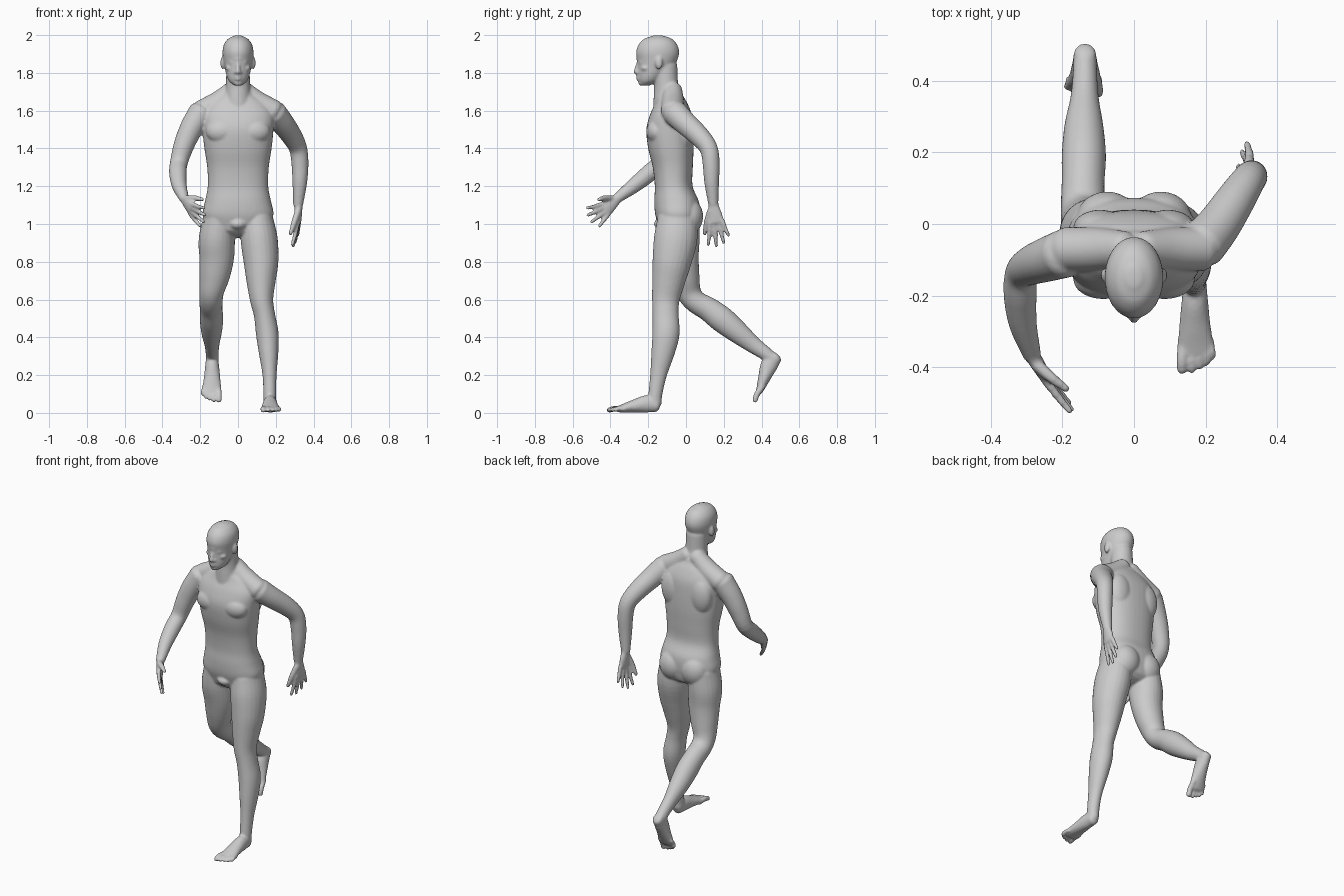
import bpy, bmesh
from math import sin, cos, pi, copysign
from mathutils import Vector, Matrix

bm = bmesh.new()
X, Y, Z = Vector((1, 0, 0)), Vector((0, 1, 0)), Vector((0, 0, 1))


def spline(rows, steps=4):
    """Catmull-Rom resampling of (x, y, z, ra, rb) rows."""
    v = [Vector(r) for r in rows]
    v = [v[0] * 2 - v[1]] + v + [v[-1] * 2 - v[-2]]
    out = []
    for i in range(1, len(v) - 2):
        a, b, c, d = v[i - 1:i + 3]
        for k in range(steps):
            t = k / steps
            out.append(0.5 * (2 * b + (c - a) * t + (2 * a - 5 * b + 4 * c - d) * t * t
                              + (3 * b - a - 3 * c + d) * t ** 3))
    return out + [v[-2]]


def loft(rows, side=X, power=2.0, dome=0.6, flat=False, n=24):
    """Closed tube with elliptical sections and domed ends; flat keeps rings horizontal."""
    rows = [tuple(r) if len(r) == 5 else tuple(r) + (r[3],) for r in rows]
    pts = spline(rows)
    pos = [Vector(p[:3]) for p in pts]
    rings = []
    for i, p in enumerate(pts):
        t = Z if flat else (pos[min(i + 1, len(pos) - 1)] - pos[max(i - 1, 0)]).normalized()
        a = (side - t * side.dot(t)).normalized()
        rings.append((pos[i], a, t.cross(a), p[3], p[4], t))

    def cap(ring, sign):
        o, a, b, ra, rb, t = ring
        r = min(ra, rb) * dome
        return [(o + t * sign * r * sin(q), a, b, ra * cos(q), rb * cos(q), t)
                for q in (0.4, 0.8, 1.2, 1.45)]
    rings = cap(rings[0], -1)[::-1] + rings + cap(rings[-1], 1)
    e = 2 / power
    loops = []
    for o, a, b, ra, rb, t in rings:
        loop = []
        for k in range(n):
            c, s = cos(2 * pi * k / n), sin(2 * pi * k / n)
            loop.append(bm.verts.new(o + a * ra * copysign(abs(c) ** e, c)
                                     + b * rb * copysign(abs(s) ** e, s)))
        loops.append(loop)
    for l, m in zip(loops, loops[1:]):
        for k in range(n):
            bm.faces.new((l[k], l[(k + 1) % n], m[(k + 1) % n], m[k]))
    bm.faces.new(loops[0][::-1])
    bm.faces.new(loops[-1])


def ball(centre, radii):
    m = Matrix.Translation(centre) @ Matrix.Diagonal((*radii, 1))
    bmesh.ops.create_uvsphere(bm, u_segments=24, v_segments=14, radius=1, matrix=m)


def foot(heel, fwd, up, s):
    """Foot laid out from the back of the heel; s mirrors the big toe side."""
    def at(x, f, u):
        return tuple(Vector(heel) + X * x * s + fwd * f + up * u)
    loft([at(0, .03, .04) + (.031, .036), at(0, .08, .048) + (.036, .046),
          at(0, .15, .036) + (.043, .034), at(.002, .21, .024) + (.05, .022),
          at(.003, .235, .02) + (.049, .017)])
    for x, f, r in ((-.036, .28, .016), (-.009, .282, .012), (.013, .273, .011),
                    (.033, .262, .011), (.048, .245, .011)):
        loft([at(x * .9, .2, .02) + (r,), at(x, (f + .2) / 2 + .01, .023) + (r,),
              at(x, f, .015) + (r * .95,)], dome=1, n=12)


def hand(wrist, knuckles, spread, tips, thumb, thumb_r=.013):
    """Palm, four fingers from index to little, and thumb."""
    w, k, d = Vector(wrist), Vector(knuckles), Vector(spread).normalized()
    m = w.lerp(k, .5)
    loft([(*w, .027, .022), (*m, .037, .019), (*k, .043, .015)], side=d)
    out = (k - w).normalized()
    for i, tip in enumerate(tips):
        base = k + d * (.033 - .022 * i) - out * .005
        tip = Vector(tip)
        mid = base.lerp(tip, .5) + out * .006
        loft([(*base, .0125), (*mid, .0115), (*tip, .0095)], side=d, dome=1, n=12)
    t = Vector(thumb)
    b = w.lerp(k, .3) + d * .02
    loft([(*b, .018), (*(b.lerp(t, .5) + d * .006), .0155), (*t, .011)],
         side=out, dome=1, n=12)


# Torso
loft([(0, -.04, .99, .165, .105), (0, -.045, 1.05, .188, .118), (0, -.05, 1.12, .175, .118),
      (0, -.065, 1.2, .16, .1), (0, -.07, 1.3, .163, .106), (0, -.08, 1.4, .178, .12),
      (0, -.086, 1.5, .188, .124), (0, -.08, 1.58, .19, .11), (0, -.078, 1.64, .15, .085),
      (0, -.085, 1.68, .09, .068)], power=2.3, flat=True, n=40)
ball((0, -.09, 1.0), (.06, .08, .04))
for s in (-1, 1):
    ball((s * .085, -.155, 1.49), (.085, .055, .065))      # chest
    ball((s * .075, .015, 1.04), (.086, .076, .095))       # buttock
    ball((s * .095, -.01, 1.5), (.075, .05, .11))          # shoulder blade
    loft([(s * .025, -.07, 1.71, .05), (s * .1, -.07, 1.645, .06),
          (s * .19, -.07, 1.595, .062)], side=Y)           # shoulder slope

# Neck and head
loft([(0, -.088, 1.62, .085, .085), (0, -.098, 1.68, .07, .073), (0, -.105, 1.74, .064, .064),
      (0, -.112, 1.84, .062, .066)], flat=True)
loft([(0, -.213, 1.737, .026, .028), (0, -.198, 1.757, .048, .053), (0, -.182, 1.79, .062, .073),
      (0, -.162, 1.83, .071, .094), (0, -.152, 1.87, .078, .107), (0, -.15, 1.91, .082, .114),
      (0, -.149, 1.95, .075, .102), (0, -.148, 1.98, .053, .074), (0, -.148, 1.994, .026, .036)],
     flat=True, dome=.2, n=32)
loft([(0, -.25, 1.862, .009), (0, -.259, 1.83, .011), (0, -.266, 1.806, .013)], dome=1, n=12)
loft([(-.05, -.222, 1.875, .01), (0, -.254, 1.874, .01), (.05, -.222, 1.875, .01)], side=Z, n=12)
for z in (1.781, 1.768):
    loft([(-.024, -.241, z - .001, .006), (0, -.256, z, .009), (.024, -.241, z - .001, .006)],
         side=Z, n=12)
ball((0, -.235, 1.747), (.024, .018, .016))
for s in (-1, 1):
    ball((s * .014, -.254, 1.803), (.01, .011, .008))      # nostril
    ball((s * .034, -.234, 1.855), (.014, .014, .009))     # eye
    ball((s * .045, -.212, 1.825), (.022, .026, .016))     # cheekbone
    ball((s * .082, -.143, 1.853), (.011, .02, .034))      # ear

# Standing leg
loft([(.1, -.045, 1.03, .085, .105), (.112, -.055, .92, .098, .115), (.122, -.075, .8, .092, .103),
      (.122, -.092, .7, .078, .088), (.125, -.107, .6, .062, .073), (.14, -.108, .52, .056, .069),
      (.155, -.106, .42, .06, .072), (.162, -.122, .32, .052, .062), (.167, -.146, .2, .037, .044),
      (.168, -.162, .1, .034, .037), (.168, -.165, .05, .033, .036)])
foot((.17, -.125, 0), -Y, Z, 1)

# Trailing leg, knee bent
loft([(-.1, -.035, 1.03, .085, .105), (-.112, -.03, .92, .096, .103), (-.113, -.02, .82, .092, .088),
      (-.125, -.005, .72, .08, .077), (-.14, .014, .64, .065, .066), (-.143, .052, .588, .062, .06),
      (-.142, .12, .548, .06, .064), (-.14, .19, .495, .062, .069), (-.14, .27, .43, .055, .06),
      (-.138, .35, .365, .04, .046), (-.137, .42, .315, .034, .037), (-.137, .455, .285, .033, .036)])
foot((-.137, .525, .30), Vector((0, -.52, -.855)).normalized(),
     Vector((0, -.855, .52)).normalized(), -1)

# Arm swung back
loft([(.19, -.058, 1.588, .068), (.235, -.005, 1.535, .062), (.285, .07, 1.465, .055),
      (.318, .12, 1.4, .048), (.328, .133, 1.32, .045), (.327, .136, 1.22, .039),
      (.318, .145, 1.1, .026)], side=Y)
hand((.32, .145, 1.1), (.32, .16, 1.01), (-.1, -1, -.15),
     ((.288, .118, .892), (.292, .16, .885), (.302, .2, .902), (.315, .225, .94)),
     (.278, .1, .95))

# Arm swung forward
loft([(-.195, -.083, 1.59, .068), (-.245, -.1, 1.51, .062), (-.285, -.115, 1.42, .055),
      (-.313, -.137, 1.325, .047), (-.318, -.2, 1.265, .046), (-.31, -.28, 1.2, .039),
      (-.285, -.365, 1.135, .026)], side=Z)
hand((-.285, -.365, 1.135), (-.245, -.43, 1.075), (.1, -.45, .85),
     ((-.18, -.522, 1.085), (-.176, -.518, 1.048), (-.182, -.5, 1.012), (-.2, -.458, .99)),
     (-.19, -.46, 1.13))

# Fuse everything into one smooth skin
bmesh.ops.recalc_face_normals(bm, faces=bm.faces)
mesh = bpy.data.meshes.new("walking_figure")
bm.to_mesh(mesh)
bm.free()
body = bpy.data.objects.new("walking_figure", mesh)
bpy.context.collection.objects.link(body)
skin = body.modifiers.new("skin", 'REMESH')
skin.mode = 'VOXEL'
skin.voxel_size = .0065
skin.use_smooth_shade = True
soft = body.modifiers.new("soften", 'SMOOTH')
soft.factor = .5
soft.iterations = 5
